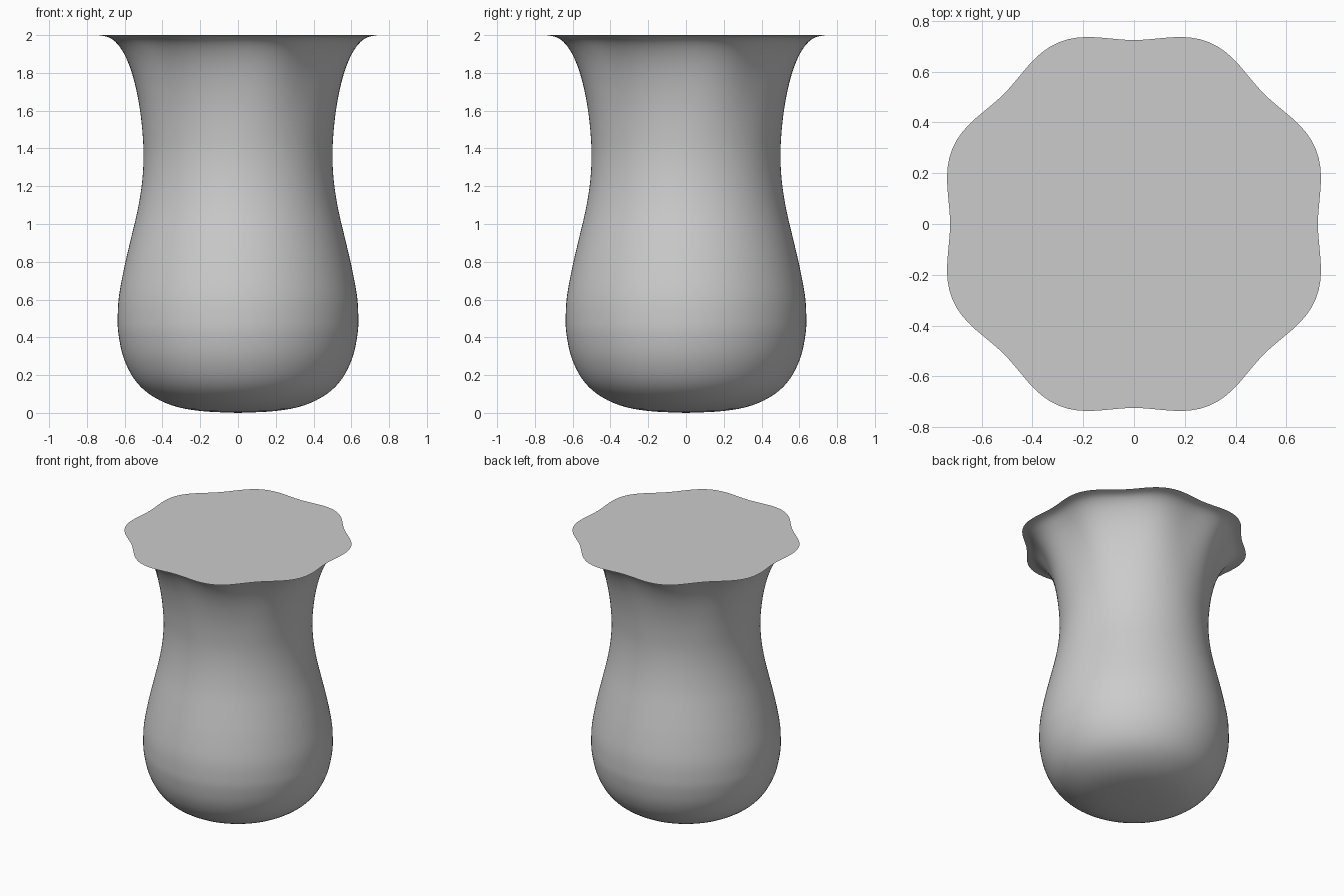
import bpy, bmesh, math
from mathutils import Vector

cube = bpy.data.objects.get("Cube")
if cube:
    bpy.data.objects.remove(cube, do_unlink=True)

# One plain clay colour
clay = bpy.data.materials.new("grey_clay")
clay.use_nodes = True
colour = (0.6, 0.6, 0.6, 1)
clay.diffuse_color = colour
clay.node_tree.nodes["Principled BSDF"].inputs["Base Color"].default_value = colour

# Half outline (radius, height) from the base centre to the rim
outline = [Vector(p) for p in (
    (0, 0), (0.2, 0.01), (0.35, 0.04), (0.47, 0.1), (0.55, 0.18), (0.605, 0.29),
    (0.632, 0.41), (0.637, 0.5), (0.63, 0.62), (0.6, 0.78), (0.565, 0.93),
    (0.53, 1.08), (0.508, 1.22), (0.5, 1.35), (0.505, 1.47), (0.522, 1.61),
    (0.553, 1.75), (0.593, 1.86), (0.64, 1.94), (0.69, 1.985), (0.75, 2.0))]
SEGMENTS, STEPS, LOBES = 128, 4, 8
NECK, FLARE, WAVE = 0.5, 0.25, 0.025


def smooth_path(points, steps):
    """Curve through the points, leaving out the first one."""
    ext = [points[0]] + points + [points[-1]]
    path = []
    for a, b, c, d in zip(ext, ext[1:], ext[2:], ext[3:]):
        for i in range(1, steps + 1):
            t = i / steps
            path.append((2 * b + (c - a) * t + (2 * a - 5 * b + 4 * c - d) * t ** 2
                         + (3 * b - a - 3 * c + d) * t ** 3) / 2)
    return path


def ring(bm, radius, height):
    """Round below the neck, increasingly lobed as the neck flares to the rim."""
    wave = WAVE * max(0, radius - NECK) / FLARE if height > 1.35 else 0
    verts = []
    for i in range(SEGMENTS):
        a = math.tau * i / SEGMENTS
        r = radius - wave * math.cos(LOBES * a)
        verts.append(bm.verts.new((r * math.cos(a), r * math.sin(a), height)))
    return verts


# Vase body: rings joined by quads, closed at the base and across the rim
bm = bmesh.new()
rings = [ring(bm, p.x, max(p.y, 0)) for p in smooth_path(outline, STEPS)]
base = bm.verts.new((0, 0, 0))
for i in range(SEGMENTS):
    j = (i + 1) % SEGMENTS
    bm.faces.new((base, rings[0][j], rings[0][i]))
    for low, high in zip(rings, rings[1:]):
        bm.faces.new((low[i], low[j], high[j], high[i]))
bm.faces.new(rings[-1])

mesh = bpy.data.meshes.new("vase")
bm.to_mesh(mesh)
bm.free()
mesh.materials.append(clay)
vase = bpy.data.objects.new("vase", mesh)
bpy.context.collection.objects.link(vase)

# Smooth body with a crisp rim edge
bpy.ops.object.select_all(action='DESELECT')
vase.select_set(True)
bpy.context.view_layer.objects.active = vase
bpy.ops.object.shade_smooth_by_angle(angle=math.radians(40))
